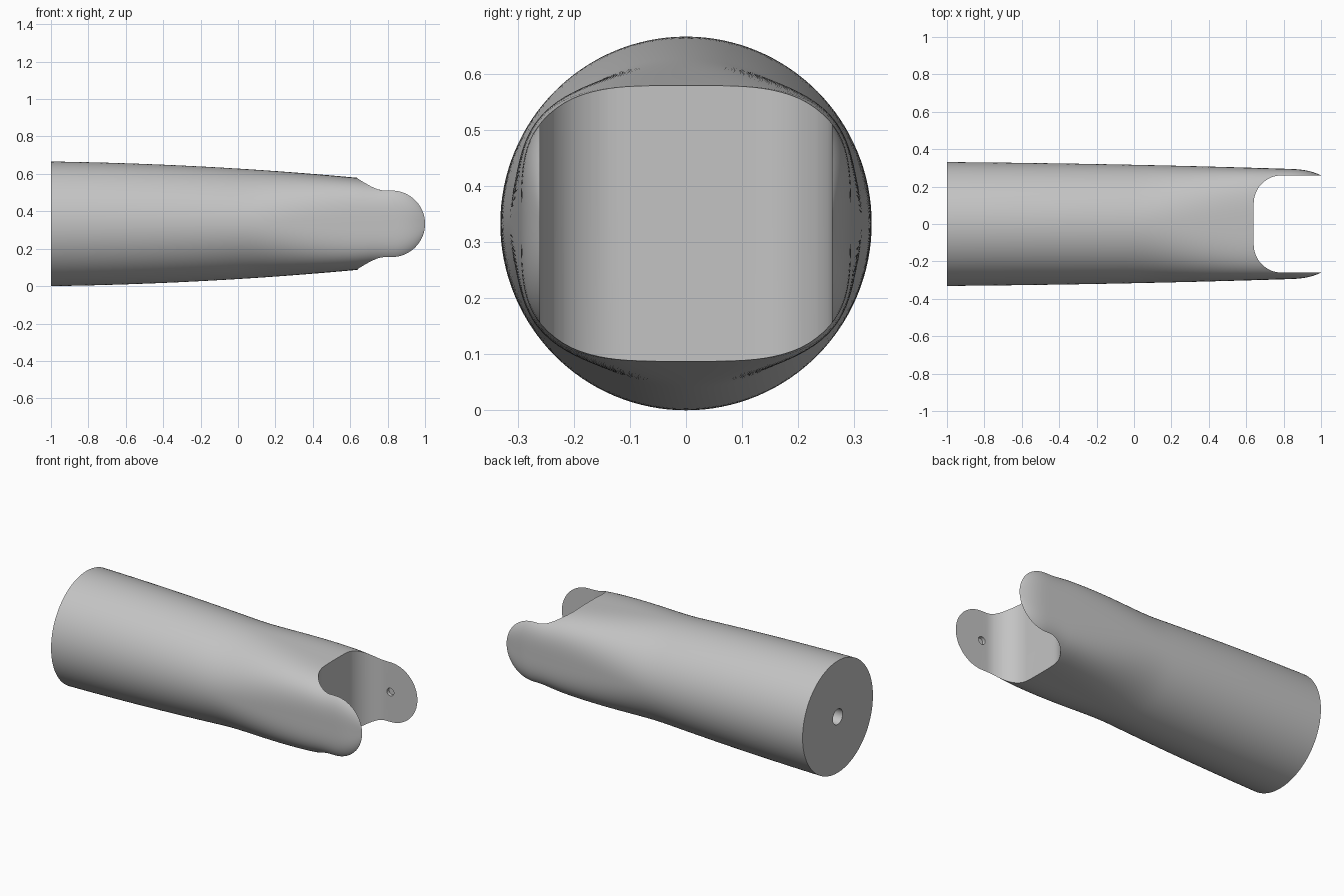
import bpy
import bmesh
from math import sin, cos, pi, sqrt, radians
from mathutils import Matrix

cube = bpy.data.objects.get("Cube")
if cube:
    bpy.data.objects.remove(cube, do_unlink=True)

MID = 0.333        # height of the long axis
ARM_Y = 0.26       # inner face of the fork arms
ARM_R = 0.178      # radius of the rounded arm ends
ARM_X = 0.822      # centre of the rounded arm ends
SLOT_X = 0.64      # back wall of the slot
FILLET = 0.15      # corner radius of the slot
SIDES = 128

grey = bpy.data.materials.new("plain grey")
grey.use_nodes = True
colour = (0.55, 0.55, 0.55, 1)
grey.diffuse_color = colour
grey.node_tree.nodes["Principled BSDF"].inputs["Base Color"].default_value = colour


def smoothstep(low, high, value):
    t = min(max((value - low) / (high - low), 0), 1)
    return t * t * (3 - 2 * t)


def finish(name, bm):
    bmesh.ops.recalc_face_normals(bm, faces=bm.faces)
    mesh = bpy.data.meshes.new(name)
    bm.to_mesh(mesh)
    bm.free()
    mesh.materials.append(grey)
    obj = bpy.data.objects.new(name, mesh)
    bpy.context.collection.objects.link(obj)
    return obj


def loft(name, rings):
    bm = bmesh.new()
    loops = [[bm.verts.new(p) for p in ring] for ring in rings]
    for a, b in zip(loops, loops[1:]):
        for i in range(len(a)):
            j = (i + 1) % len(a)
            bm.faces.new((a[i], a[j], b[j], b[i]))
    bm.faces.new(loops[0])
    bm.faces.new(loops[-1])
    return finish(name, bm)


def section(x):
    """Cross-section turning from a circle to a squarish oval with domed arms."""
    t = x + 1
    u = max((x - ARM_X) / ARM_R, 0)
    power = 2 + 1.6 * smoothstep(0, 0.8, x)
    width = 0.331 - 0.008 * t - 0.0065 * t * t
    if u > 0:
        width = ARM_Y + (width - ARM_Y) * (1 - u ** 3)
    height = MID - 0.014 * t - 0.0238 * t * t
    # Towards the fork, the height follows the outline of the arms
    edge = ARM_R * sqrt(1 - u * u)
    arm_height = edge / (1 - (ARM_Y / width) ** power) ** (1 / power)
    height += (arm_height - height) * smoothstep(SLOT_X, 0.79, x)
    ring = []
    for i in range(SIDES):
        c, s = cos(2 * pi * i / SIDES), sin(2 * pi * i / SIDES)
        r = (abs(c) ** power + abs(s) ** power) ** (-1 / power)
        ring.append((x, width * r * c, MID + height * r * s))
    return ring


def cylinder(name, radius, depth, centre, axis):
    bm = bmesh.new()
    matrix = Matrix.Translation(centre) @ Matrix.Rotation(pi / 2, 4, axis)
    bmesh.ops.create_cone(bm, cap_ends=True, segments=32, radius1=radius,
                          radius2=radius, depth=depth, matrix=matrix)
    return finish(name, bm)


def cut(target, cutter):
    mod = target.modifiers.new("cut", "BOOLEAN")
    mod.operation = "DIFFERENCE"
    mod.solver = "EXACT"
    mod.object = cutter
    bpy.context.view_layer.objects.active = target
    bpy.ops.object.modifier_apply(modifier=mod.name)
    bpy.data.objects.remove(cutter, do_unlink=True)


# Tapered body, with rings crowding towards the arm tips
stations = [-1 + (ARM_X + 1) * i / 48 for i in range(49)]
stations += [ARM_X + ARM_R * sin(pi / 2 * i / 16) for i in range(1, 16)]
stations.append(ARM_X + ARM_R * 0.9995)
body = loft("forked_tapered_arm", [section(x) for x in stations])

# Slot between the fork arms, with rounded inner corners
outline = [(1.2, -ARM_Y)]
for side in (-1, 1):
    arc = [(SLOT_X + FILLET * (1 - sin(pi / 2 * i / 16)),
            side * (ARM_Y - FILLET * (1 - cos(pi / 2 * i / 16)))) for i in range(17)]
    outline += arc if side < 0 else arc[::-1]
outline.append((1.2, ARM_Y))
cut(body, loft("slot_cutter", [[(x, y, z) for x, y in outline] for z in (-0.3, 1)]))

# Blind hole in the back end
cut(body, cylinder("end_hole_cutter", 0.046, 0.4, (-1, 0, MID), "Y"))

# Shallow pivot holes on the inner faces of both arms
for side in (-1, 1):
    cut(body, cylinder("pivot_hole_cutter", 0.023, 0.04, (ARM_X, side * ARM_Y, MID), "X"))

bpy.ops.object.select_all(action="DESELECT")
body.select_set(True)
bpy.context.view_layer.objects.active = body
bpy.ops.object.shade_smooth_by_angle(angle=radians(30))
